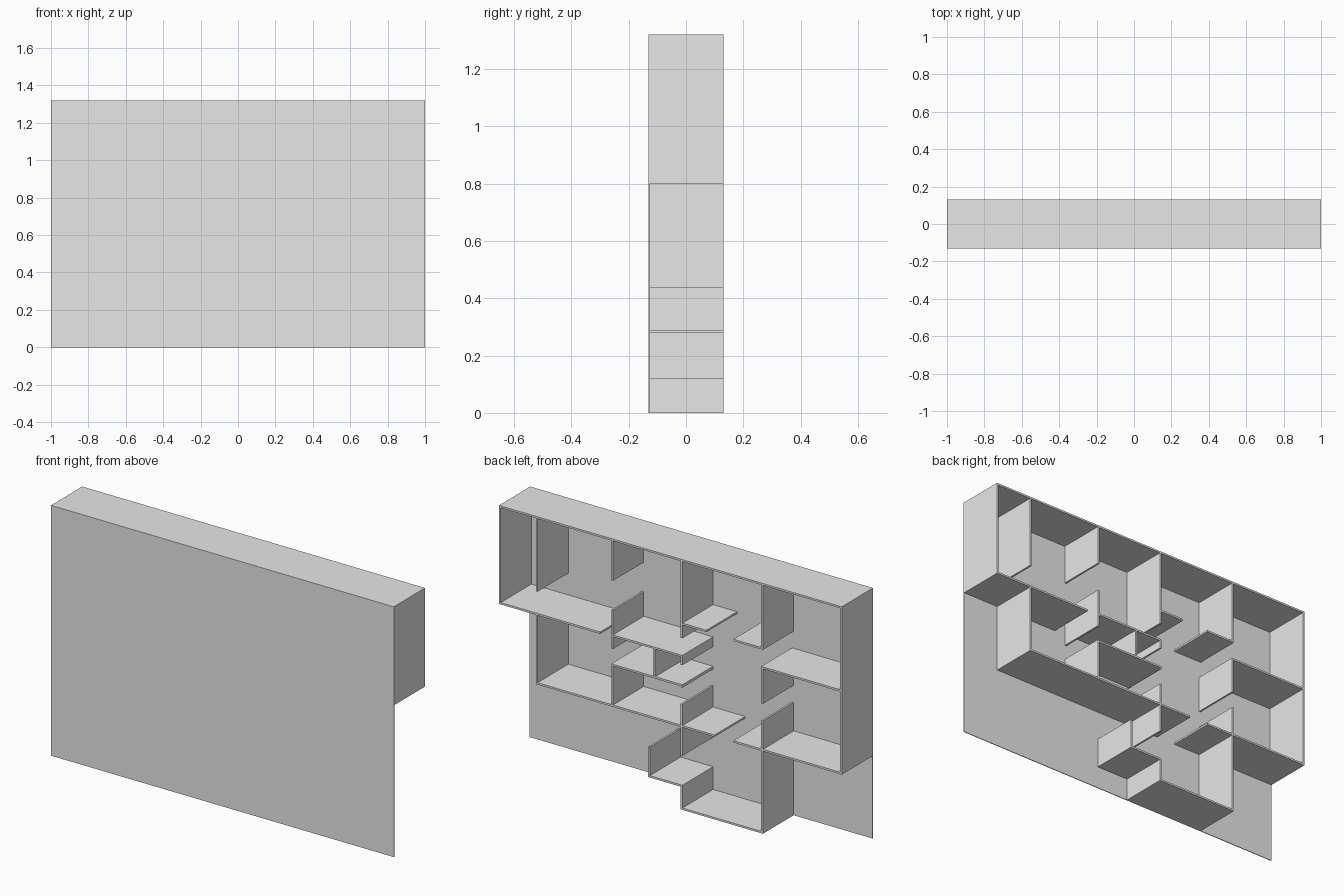
import bpy

cube = bpy.data.objects.get("Cube")
if cube:
    bpy.data.objects.remove(cube, do_unlink=True)

grey = bpy.data.materials.new("plain_grey")
grey.use_nodes = True
grey.diffuse_color = (0.8, 0.8, 0.8, 1)
grey.node_tree.nodes["Principled BSDF"].inputs["Base Color"].default_value = (0.8, 0.8, 0.8, 1)

FRONT, BACK = -0.13, 0.13
T = 0.01          # board thickness
TOP = 1.32


def box(name, x0, x1, y0, y1, z0, z1):
    xs, ys, zs = (x0, x1), (y0, y1), (z0, z1)
    verts = [(x, y, z) for x in xs for y in ys for z in zs]
    faces = [(0, 1, 3, 2), (4, 6, 7, 5), (0, 4, 5, 1),
             (2, 3, 7, 6), (0, 2, 6, 4), (1, 5, 7, 3)]
    mesh = bpy.data.meshes.new(name)
    mesh.from_pydata(verts, [], faces)
    mesh.materials.append(grey)
    obj = bpy.data.objects.new(name, mesh)
    bpy.context.collection.objects.link(obj)
    return obj


def shelf(name, x0, x1, z):
    """Horizontal board whose middle is at height z."""
    box(name, x0, x1, FRONT, BACK, z - T / 2, z + T / 2)


def upright(name, x, z0, z1):
    """Vertical board whose middle is at x."""
    box(name, x - T / 2, x + T / 2, FRONT, BACK, z0, z1)


# Large flat panel that carries every board
box("wall_panel", -1, 1, FRONT, FRONT + 0.004, 0, TOP)

# Columns of uprights, from left to right of the model
A, B, C, D = 0.78, 0.34, -0.065, -0.535
E = T / 2

# Top boards between the columns
edges = [1, A, B, C, D, -1]
for i, (a, b) in enumerate(zip(edges, edges[1:])):
    shelf(f"top_board_{i + 1}", b, a, TOP - E)

# Outer ends
upright("left_end", 1 - E, 0.80, TOP)
upright("right_end", -1 + E, 0.435, TOP)

# Uprights, each column from top to bottom
columns = {
    "left_upright": (A, [(0.925, TOP), (0.435, 0.81)]),
    "middle_left_upright": (B, [(1.10, TOP), (0.74, 0.945), (0.435, 0.66)]),
    "middle_right_upright": (C, [(0.905, TOP), (0.763, 0.81), (0.645, 0.66),
                                 (0.285, 0.557), (0, 0.13)]),
    "right_upright": (D, [(0.97, TOP), (0.685, 0.88), (0.435, 0.595), (0, 0.44)]),
    "small_upright": (0.094, [(0.65, 0.805)]),
    "low_upright": (0.125, [(0.12, 0.28)]),
}
for name, (x, spans) in columns.items():
    for i, (z0, z1) in enumerate(spans):
        upright(f"{name}_{i + 1}", x, z0, z1)

# Shelves
shelf("left_shelf", 0.41, 1, 0.805)
shelf("centre_shelf_upper", C - E, B + E, 0.81)
shelf("centre_shelf_lower", C - E, B + E, 0.655)
shelf("long_bottom_shelf", -0.257, A + E, 0.44)
shelf("short_shelf_left", -0.21, C, 0.98)
shelf("short_shelf_right", D, -0.368, 0.975)
shelf("right_shelf", -1, D + E, 0.875)
shelf("right_bottom_shelf", -1, -0.368, 0.44)
shelf("low_shelf", C - E, 0.13, 0.125)
shelf("floor_shelf", D - E, C + E, E)
